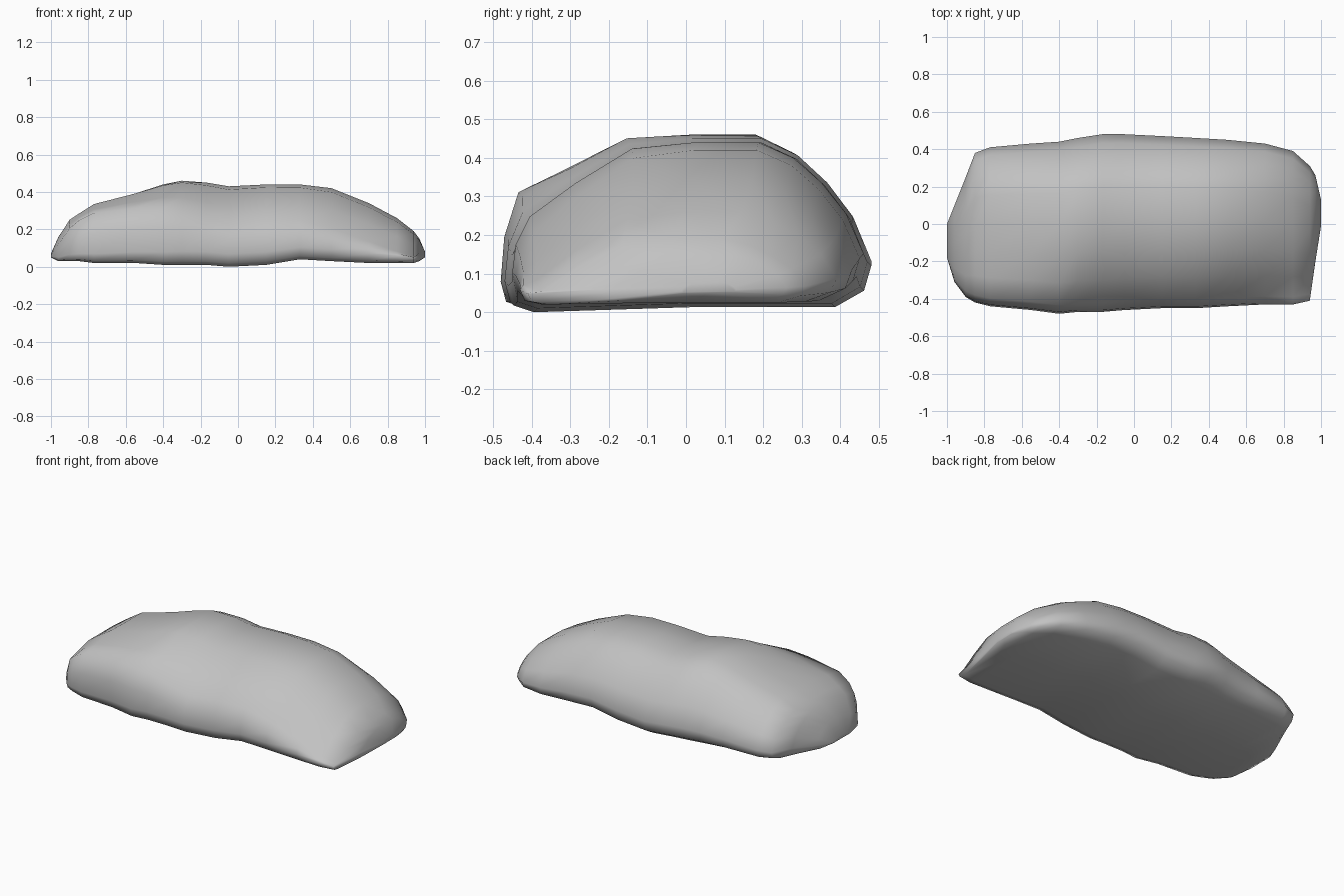
import bpy
import bmesh
import math

default_cube = bpy.data.objects.get("Cube")
if default_cube:
    bpy.data.objects.remove(default_cube, do_unlink=True)


def make_material(name, colour):
    material = bpy.data.materials.new(name)
    material.use_nodes = True
    material.diffuse_color = colour
    shader = next(n for n in material.node_tree.nodes if n.type == "BSDF_PRINCIPLED")
    shader.inputs["Base Color"].default_value = colour
    shader.inputs["Roughness"].default_value = 0.9
    return material


# Stations along the boulder: x, front y, back y, underside z, crest z, front shoulder height
STATIONS = [
    (-1, -.18, 0, .05, .07, .6),
    (-.96, -.31, .1, .03, .16, .7),
    (-.9, -.39, .25, .03, .25, .8),
    (-.85, -.42, .38, .03, .28, .87),
    (-.77, -.44, .41, .02, .33, .86),
    (-.55, -.46, .43, .02, .39, .79),
    (-.4, -.48, .44, .01, .44, .7),
    (-.3, -.47, .46, .01, .46, .64),
    (-.17, -.47, .48, .01, .45, .57),
    (-.05, -.46, .48, 0, .43, .53),
    (.15, -.45, .47, .01, .44, .55),
    (.33, -.45, .46, .04, .44, .52),
    (.5, -.44, .45, .03, .42, .45),
    (.7, -.43, .43, .02, .34, .36),
    (.85, -.43, .39, .02, .26, .26),
    (.94, -.41, .31, .02, .19, .2),
    (.97, -.2, .26, .03, .15, .35),
    (1, -.01, .13, .05, .08, .6),
]


def section(shoulder):
    """Cross-section as fractions of depth and height, from front to back."""
    wall = .16
    front = [(.07, 0), (.015, .04), (0, wall), (.01, (wall + shoulder) / 2),
             (.05, shoulder), (.18, .45 + .55 * shoulder)]
    crest = [(.34, .87 + .17 * shoulder), (.52, 1), (.7, 1), (.8, .9)]
    back = [(.88, .74), (.95, .54), (1, .28), (.98, .13), (.9, .03)]
    underside = [(.5, .03)]
    return front + crest + back + underside


def add_ring(bm, station):
    x, front, back, low, high, shoulder = station
    return [bm.verts.new((x, front + (back - front) * depth, low + (high - low) * height))
            for depth, height in section(shoulder)]


# Boulder body lofted through the stations
bm = bmesh.new()
rings = [add_ring(bm, station) for station in STATIONS]
for ring, following in zip(rings, rings[1:]):
    count = len(ring)
    for i in range(count):
        j = (i + 1) % count
        bm.faces.new((ring[i], ring[j], following[j], following[i]))

# End caps
bm.faces.new(rings[0])
bm.faces.new(rings[-1])
bmesh.ops.recalc_face_normals(bm, faces=bm.faces)

mesh = bpy.data.meshes.new("boulder")
bm.to_mesh(mesh)
bm.free()
boulder = bpy.data.objects.new("boulder", mesh)
bpy.context.collection.objects.link(boulder)
mesh.materials.append(make_material("stone grey", (.54, .54, .54, 1)))

# Weathered, mostly smooth surface
bpy.ops.object.select_all(action="DESELECT")
boulder.select_set(True)
bpy.context.view_layer.objects.active = boulder
bpy.ops.object.shade_smooth_by_angle(angle=math.radians(80))
